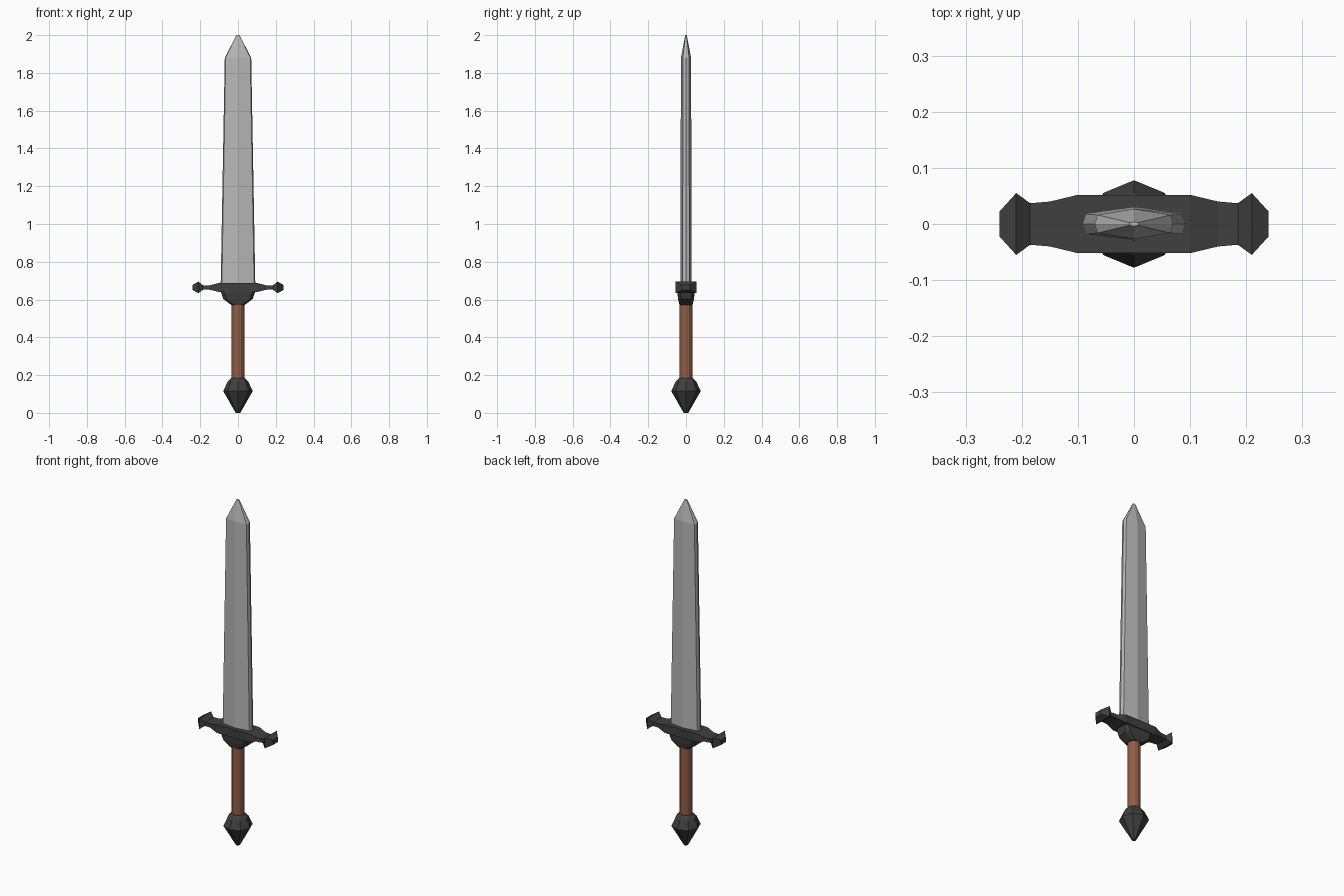
import bpy, bmesh
from math import cos, sin, pi

if "Cube" in bpy.data.objects:
    bpy.data.objects.remove(bpy.data.objects["Cube"])


def material(name, rgb):
    m = bpy.data.materials.new(name)
    m.diffuse_color = (*rgb, 1)
    m.use_nodes = True
    m.node_tree.nodes["Principled BSDF"].inputs["Base Color"].default_value = m.diffuse_color
    return m


def loft(name, rings, mat=None):
    """Skin a list of equal-length closed rings and cap both ends."""
    bm = bmesh.new()
    loops = [[bm.verts.new(p) for p in ring] for ring in rings]
    n = len(loops[0])
    for a, b in zip(loops, loops[1:]):
        for i in range(n):
            j = (i + 1) % n
            bm.faces.new((a[i], a[j], b[j], b[i]))
    bm.faces.new(loops[0][::-1])
    bm.faces.new(loops[-1])
    bmesh.ops.recalc_face_normals(bm, faces=bm.faces)
    mesh = bpy.data.meshes.new(name)
    bm.to_mesh(mesh)
    bm.free()
    ob = bpy.data.objects.new(name, mesh)
    bpy.context.collection.objects.link(ob)
    if mat:
        mesh.materials.append(mat)
    return ob


def turned(name, profile, sides, mat):
    """Faceted solid of revolution from (radius, z) pairs."""
    return loft(name, [[(r * cos(2 * pi * i / sides), r * sin(2 * pi * i / sides), z)
                        for i in range(sides)] for r, z in profile], mat)


def blade_ring(w, t, z):
    """Ridged section with a bevelled cutting edge on each side."""
    e, s = w * 0.93, t * 0.6
    return [(w, 0, z), (e, s, z), (0, t, z), (-e, s, z),
            (-w, 0, z), (-e, -s, z), (0, -t, z), (e, -s, z)]


dark = material("dark_iron", (0.05, 0.05, 0.05))
brown = material("brown_leather", (0.28, 0.11, 0.06))
steel = material("steel", (0.48, 0.48, 0.48))

# Blade: long taper, then the point
loft("blade", [blade_ring(*s) for s in (
    (0.092, 0.030, 0.66), (0.070, 0.027, 1.88), (0.008, 0.004, 2.0))], steel)

# Crossguard: rectangular sections (x, half depth, z low, z high), mirrored in x
half = [(0.10, 0.052, 0.640, 0.688), (0.150, 0.040, 0.652, 0.675),
        (0.185, 0.037, 0.652, 0.675), (0.210, 0.055, 0.634, 0.695),
        (0.240, 0.022, 0.650, 0.678)]
sections = [(-x, d, lo, hi) for x, d, lo, hi in half[::-1]] + half
loft("crossguard", [[(x, -d, lo), (x, d, lo), (x, d, hi), (x, -d, hi)]
                    for x, d, lo, hi in sections], dark)

# Collar under the guard: chamfered rectangle narrowing to the grip
collar = []
for w, d, z in ((0.036, 0.035, 0.572), (0.078, 0.042, 0.603), (0.092, 0.047, 0.645)):
    c = 0.35 * d
    collar.append([(w, -d + c, z), (w, d - c, z), (w - c, d, z), (-w + c, d, z),
                   (-w, d - c, z), (-w, -d + c, z), (-w + c, -d, z), (w - c, -d, z)])
loft("collar", collar, dark)

# Grip
turned("grip", [(0.034, 0.16), (0.034, 0.60)], 12, brown)

# Pommel
turned("pommel", [(0.012, 0.0), (0.078, 0.115), (0.055, 0.165), (0.036, 0.184)], 8, dark)
